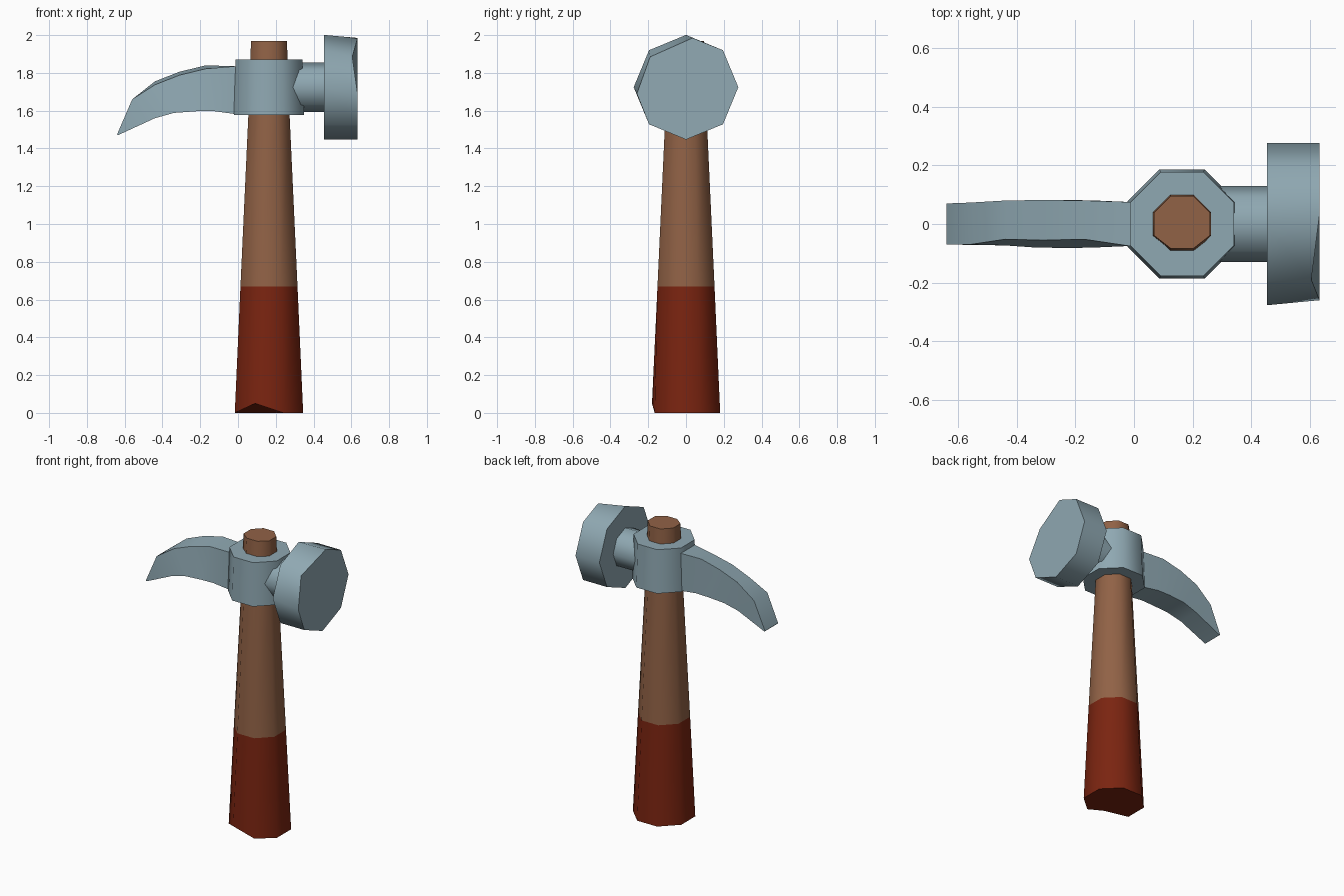
import bpy, bmesh, math

if "Cube" in bpy.data.objects:
    bpy.data.objects.remove(bpy.data.objects["Cube"])

CX = 0.164          # handle axis
HZ = 1.724          # striking axis height


def material(name, rgb):
    m = bpy.data.materials.new(name)
    m.diffuse_color = (*rgb, 1)
    m.use_nodes = True
    m.node_tree.nodes["Principled BSDF"].inputs["Base Color"].default_value = m.diffuse_color
    return m


steel = material("steel", (0.275, 0.392, 0.445))
wood = material("wood", (0.283, 0.122, 0.061))
red = material("red grip", (0.195, 0.0176, 0.0052))


def loft(name, rings, mats, pick=None):
    """Skin a list of equal-length rings, cap both ends, smooth soft edges."""
    bm = bmesh.new()
    vs = [[bm.verts.new(p) for p in r] for r in rings]
    n = len(rings[0])
    for a, b in zip(vs, vs[1:]):
        for i in range(n):
            j = (i + 1) % n
            bm.faces.new((a[i], a[j], b[j], b[i]))
    bm.faces.new(vs[0])
    bm.faces.new(vs[-1])
    bmesh.ops.recalc_face_normals(bm, faces=bm.faces[:])
    if pick:
        for f in bm.faces:
            f.material_index = pick(f.calc_center_median())
    me = bpy.data.meshes.new(name)
    bm.to_mesh(me)
    bm.free()
    for m in mats:
        me.materials.append(m)
    ob = bpy.data.objects.new(name, me)
    bpy.context.collection.objects.link(ob)
    bpy.ops.object.select_all(action='DESELECT')
    ob.select_set(True)
    bpy.context.view_layer.objects.active = ob
    bpy.ops.object.shade_smooth_by_angle(angle=math.radians(50))
    return ob


def upright(flat, z):
    """Octagon around the handle axis, flats on the axes."""
    r = flat / math.cos(math.pi / 8)
    return [(CX + r * math.cos(math.pi * (k + .5) / 4),
             r * math.sin(math.pi * (k + .5) / 4), z) for k in range(8)]


def sideways(r, x):
    """Octagon around the striking axis, corners on the axes."""
    return [(x, r * math.cos(math.pi * k / 4),
             HZ + r * math.sin(math.pi * k / 4)) for k in range(8)]


# Handle with red grip, chipped at the front bottom corner
rings = [upright(f, z) for f, z in
         [(.181, 0), (.151, .67), (.109, 1.58), (.095, 1.97)]]
rings[0][5] = (.09, -.18, .05)
rings[0][6] = (.24, -.166, 0)
for k in (5, 6):
    x, y, z = rings[3][k]
    rings[3][k] = (x, -.083, z)
loft("handle", rings, [wood, red], lambda c: 1 if c.z < .67 else 0)

# Socket around the handle
loft("head_socket", [upright(.186, 1.578), upright(.177, 1.87)], [steel])

# Neck and striking face, with one worn corner
loft("neck", [sideways(.13, .2), sideways(.13, .47)], [steel])
face = sideways(.277, .633)
face[2] = (.633, .035, 1.985)
face[3] = (.605, -.19, 1.885)
face[4] = (.633, -.26, 1.69)
loft("striking_face", [sideways(.277, .454), face], [steel])

# Curved claw: (top x, top z, bottom x, bottom z, half width, front top y)
sections = [(.03, 1.835, .03, 1.582, .073, .073),
            (-.015, 1.835, -.015, 1.582, .075, .075),
            (-.17, 1.84, -.13, 1.598, .08, .052),
            (-.31, 1.806, -.22, 1.597, .082, .055),
            (-.44, 1.755, -.34, 1.588, .08, .052),
            (-.56, 1.66, -.44, 1.56, .073, .07),
            (-.64, 1.475, -.636, 1.47, .07, .07)]
claw = []
for tx, tz, bx, bz, w, f in sections:
    drop = .018 if w - f > .01 else 0
    claw.append([(tx, w, tz), (tx, -f, tz - drop), (bx, -w, bz), (bx, w, bz)])
loft("claw", claw, [steel])
